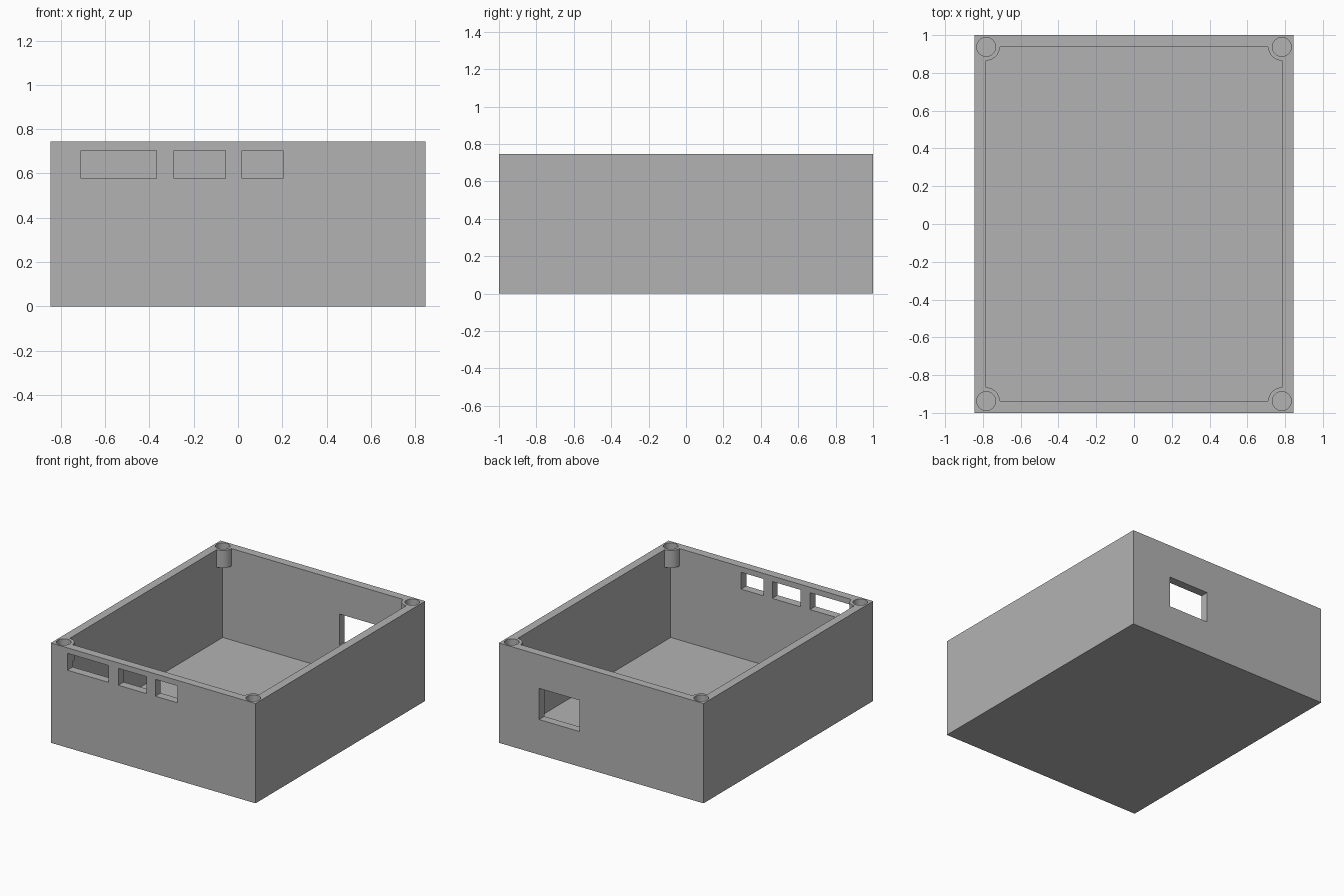
import bpy
from mathutils import Vector

cube = bpy.data.objects.get("Cube")
if cube:
    bpy.data.objects.remove(cube, do_unlink=True)

HALF_X, HALF_Y, HEIGHT = 0.845, 1.0, 0.745
WALL = 0.0625
IN_X, IN_Y = HALF_X - WALL, HALF_Y - WALL
POST_RADIUS, POST_HEIGHT = 0.072, 0.13
HOLE_RADIUS, HOLE_DEPTH = 0.05, 0.09
CORNERS = [(sx * IN_X, sy * IN_Y) for sx in (-1, 1) for sy in (-1, 1)]


def box(name, low, high):
    low, high = Vector(low), Vector(high)
    bpy.ops.mesh.primitive_cube_add(size=1, location=(low + high) / 2)
    obj = bpy.context.object
    obj.name = name
    obj.scale = high - low
    bpy.ops.object.transform_apply(location=True, rotation=False, scale=True)
    return obj


def cylinder(name, xy, radius, bottom, top):
    bpy.ops.mesh.primitive_cylinder_add(
        vertices=64, radius=radius, depth=top - bottom,
        location=(*xy, (bottom + top) / 2))
    bpy.context.object.name = name
    return bpy.context.object


def cut(target, cutter):
    mod = target.modifiers.new("cut", 'BOOLEAN')
    mod.operation = 'DIFFERENCE'
    mod.solver = 'EXACT'
    mod.object = cutter
    bpy.context.view_layer.objects.active = target
    bpy.ops.object.modifier_apply(modifier=mod.name)
    bpy.data.objects.remove(cutter, do_unlink=True)


grey = bpy.data.materials.new("mid grey")
grey.use_nodes = True
colour = (0.45, 0.45, 0.45, 1)
grey.diffuse_color = colour
grey.node_tree.nodes["Principled BSDF"].inputs["Base Color"].default_value = colour

# Outer block
case = box("open_case", (-HALF_X, -HALF_Y, 0), (HALF_X, HALF_Y, HEIGHT))

# Cavity, notched so that the corner posts stay on the walls
cavity = box("cavity", (-IN_X, -IN_Y, WALL), (IN_X, IN_Y, HEIGHT + 0.2))
for xy in CORNERS:
    cut(cavity, cylinder("post", xy, POST_RADIUS, HEIGHT - POST_HEIGHT, HEIGHT + 0.4))
cut(case, cavity)

# Blind round holes in the corner posts
for xy in CORNERS:
    cut(case, cylinder("hole", xy, HOLE_RADIUS, HEIGHT - HOLE_DEPTH, HEIGHT + 0.1))

# Three front ports
for left, right in ((-0.709, -0.367), (-0.288, -0.056), (0.018, 0.202)):
    cut(case, box("port", (left, -HALF_Y - 0.1, 0.578), (right, -IN_Y + 0.05, 0.704)))

# Back opening
cut(case, box("opening", (0.18, IN_Y - 0.05, 0.262), (0.513, HALF_Y + 0.1, 0.495)))

# Finish: one colour, smooth round surfaces, sharp corners
case.data.materials.clear()
case.data.materials.append(grey)
for face in case.data.polygons:
    face.material_index = 0
bpy.ops.object.select_all(action='DESELECT')
case.select_set(True)
bpy.context.view_layer.objects.active = case
bpy.ops.object.shade_smooth_by_angle()
